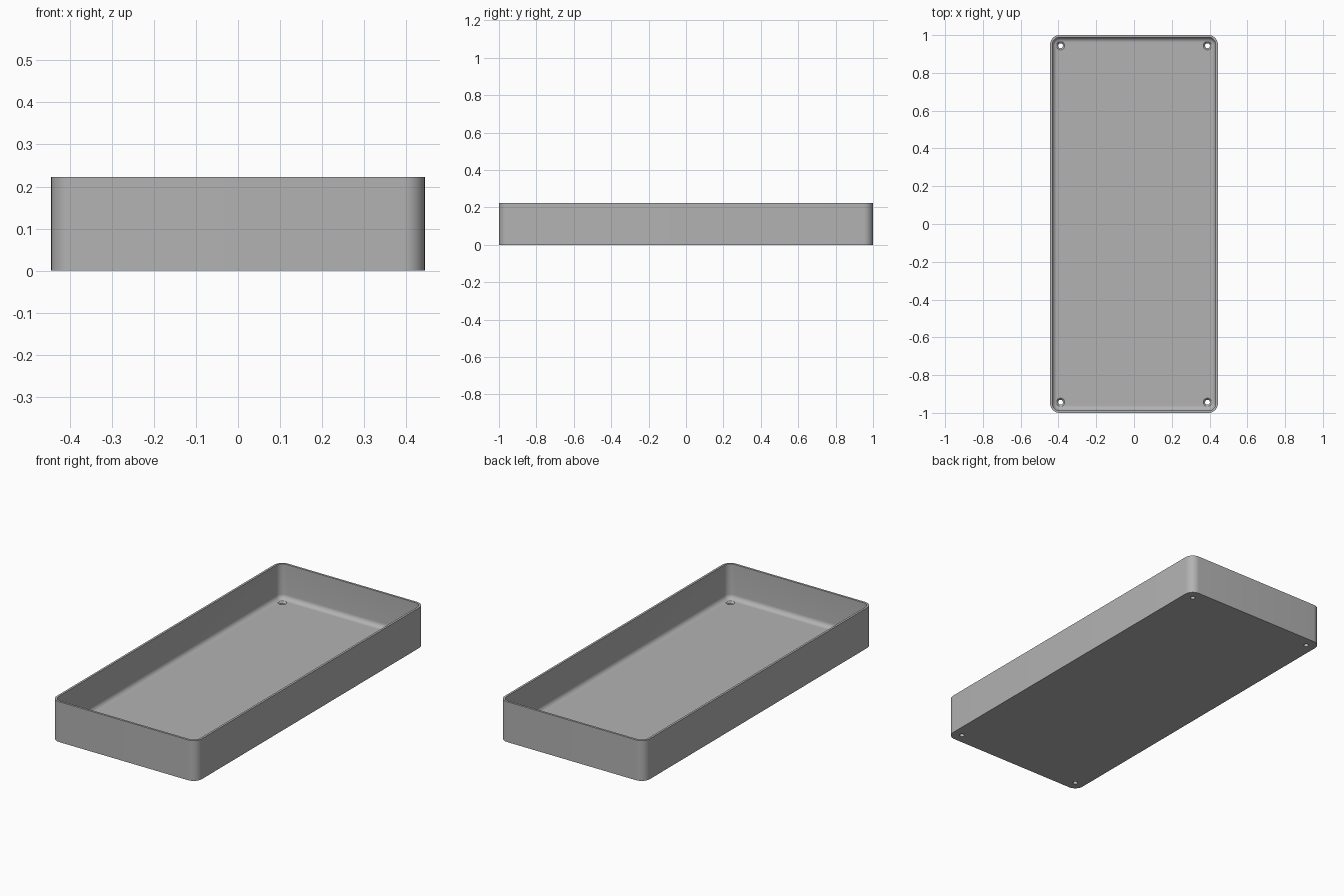
import bpy, bmesh, math

old = bpy.data.objects.get("Cube")
if old:
    bpy.data.objects.remove(old, do_unlink=True)

HALF_X, HALF_Y, HEIGHT = 0.444, 1.0, 0.223
CORNER, WALL, FLOOR, FILLET = 0.05, 0.012, 0.03, 0.026
HOLE_X, HOLE_Y = 0.389, 0.944

grey = bpy.data.materials.new("plain grey")
grey.use_nodes = True
colour = (0.45, 0.45, 0.45, 1)
grey.diffuse_color = colour
grey.node_tree.nodes["Principled BSDF"].inputs["Base Color"].default_value = colour


def ring(bm, inset, z, steps=10):
    """Rounded rectangle of vertices, inset from the outer wall."""
    r = CORNER - inset
    verts = []
    for i, (sx, sy) in enumerate([(1, 1), (-1, 1), (-1, -1), (1, -1)]):
        for k in range(steps + 1):
            a = math.pi / 2 * (i + k / steps)
            verts.append(bm.verts.new((sx * (HALF_X - CORNER) + r * math.cos(a),
                                       sy * (HALF_Y - CORNER) + r * math.sin(a), z)))
    return verts


def circle(bm, radius, z, sides=32):
    return [bm.verts.new((radius * math.cos(2 * math.pi * k / sides),
                          radius * math.sin(2 * math.pi * k / sides), z))
            for k in range(sides)]


def loft(name, make_ring, profile):
    """Skin a closed solid through a stack of rings."""
    bm = bmesh.new()
    rings = [make_ring(bm, a, z) for a, z in profile]
    n = len(rings[0])
    for lo, hi in zip(rings, rings[1:]):
        for k in range(n):
            bm.faces.new((lo[k], lo[(k + 1) % n], hi[(k + 1) % n], hi[k]))
    bm.faces.new(rings[0][::-1])
    bm.faces.new(rings[-1])
    bmesh.ops.recalc_face_normals(bm, faces=bm.faces)
    mesh = bpy.data.meshes.new(name)
    bm.to_mesh(mesh)
    bm.free()
    mesh.materials.append(grey)
    obj = bpy.data.objects.new(name, mesh)
    bpy.context.collection.objects.link(obj)
    return obj


# Tray: outer wall, rim, inner wall, then a rounded fillet into the floor
profile = [(0, 0), (0, HEIGHT), (WALL, HEIGHT)]
for k in range(9):
    a = math.pi / 2 * k / 8
    profile.append((WALL + FILLET * (1 - math.cos(a)),
                    FLOOR + FILLET * (1 - math.sin(a))))
tray = loft("tray", ring, profile)

# Countersunk screw holes in the four corners
hole = [(0.013, -0.02), (0.013, FLOOR - 0.009), (0.022, FLOOR), (0.022, FLOOR + 0.03)]
cutters = []
for sx in (-1, 1):
    for sy in (-1, 1):
        cutter = loft("screw_hole_cutter", circle, hole)
        cutter.location = (sx * HOLE_X, sy * HOLE_Y, 0)
        cutter.hide_render = True
        cutters.append(cutter)

bpy.ops.object.select_all(action='DESELECT')
tray.select_set(True)
bpy.context.view_layer.objects.active = tray
for cutter in cutters:
    cut = tray.modifiers.new("screw_hole", 'BOOLEAN')
    cut.operation = 'DIFFERENCE'
    cut.solver = 'EXACT'
    cut.object = cutter
    bpy.ops.object.modifier_apply(modifier=cut.name)
for cutter in cutters:
    bpy.data.objects.remove(cutter, do_unlink=True)

bpy.ops.object.shade_smooth_by_angle(angle=math.radians(35))
